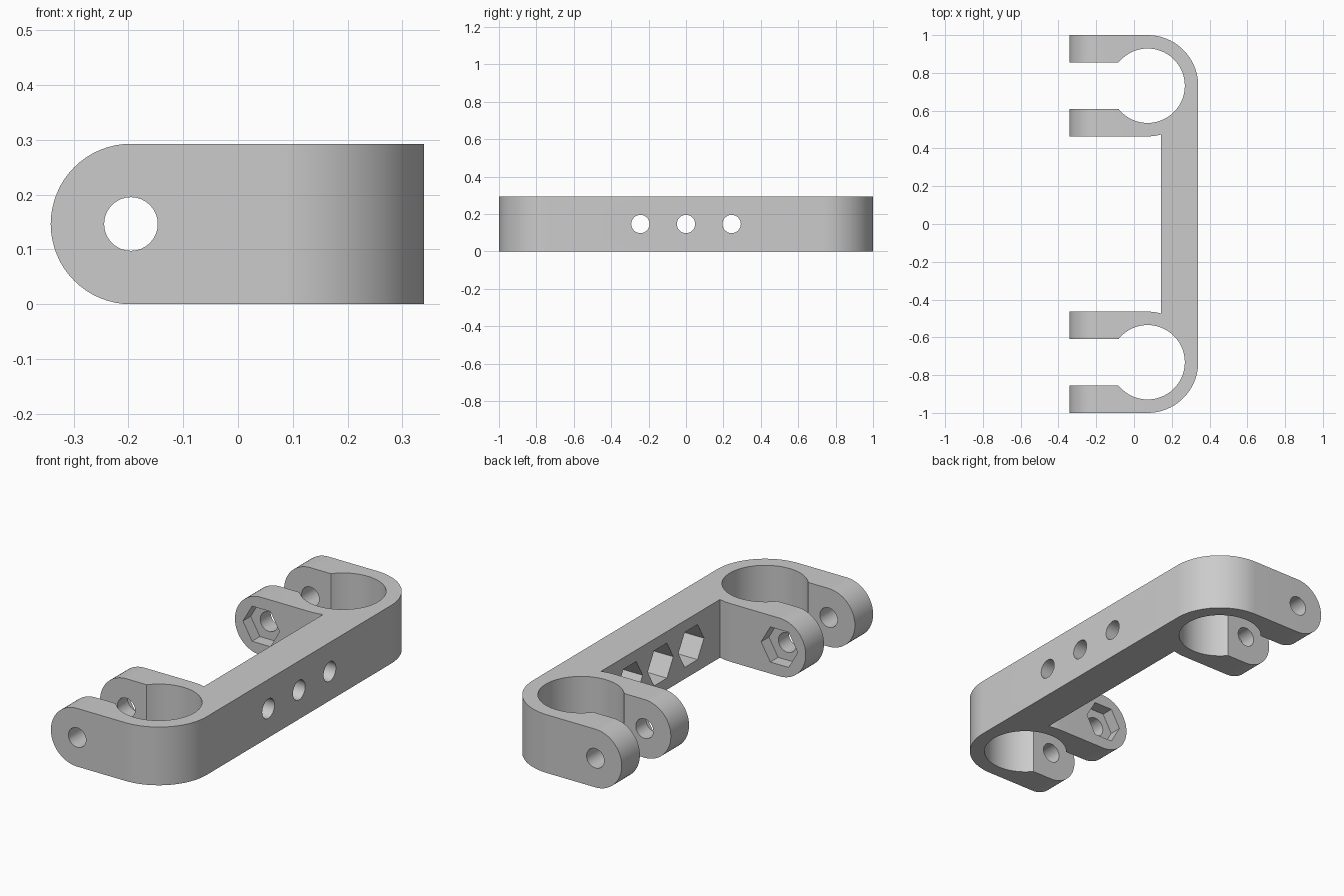
import bpy, bmesh
from math import sin, cos, pi, asin, acos, sqrt

if "Cube" in bpy.data.objects:
    bpy.data.objects.remove(bpy.data.objects["Cube"])

H = 0.293                    # height
MID = H / 2
CX, CY = 0.072, 0.732        # clamp bore centre
R_OUT, R_BORE = 0.268, 0.197
SLOT = 0.123                 # half width of the clamp slot
X_END, X_IN, X_OUT = -0.342, 0.142, 0.34
X_BOLT = X_END + MID
R_BOLT, R_NUT = 0.049, 0.102

grey = bpy.data.materials.new("grey plastic")
grey.use_nodes = True
colour = (0.6, 0.6, 0.6, 1)
grey.diffuse_color = colour
grey.node_tree.nodes["Principled BSDF"].inputs["Base Color"].default_value = colour


def arc(cx, cy, r, a, b, n):
    return [(cx + r * cos(a + (b - a) * i / n), cy + r * sin(a + (b - a) * i / n))
            for i in range(n + 1)]


def prism(name, points, axis, start, end):
    """Extrude a 2D profile along an axis."""
    place = {"x": lambda u, v, w: (w, u, v),
             "y": lambda u, v, w: (u, w, v),
             "z": lambda u, v, w: (u, v, w)}[axis]
    bm = bmesh.new()
    rings = [[bm.verts.new(place(u, v, w)) for u, v in points] for w in (start, end)]
    for ring in rings:
        bm.faces.new(ring)
    for i in range(len(points)):
        j = (i + 1) % len(points)
        bm.faces.new((rings[0][i], rings[0][j], rings[1][j], rings[1][i]))
    bmesh.ops.recalc_face_normals(bm, faces=bm.faces)
    mesh = bpy.data.meshes.new(name)
    bm.to_mesh(mesh)
    bm.free()
    mesh.materials.append(grey)
    obj = bpy.data.objects.new(name, mesh)
    bpy.context.collection.objects.link(obj)
    return obj


def combine(target, tool, operation):
    mod = target.modifiers.new("cut", "BOOLEAN")
    mod.operation, mod.solver, mod.object = operation, "EXACT", tool
    bpy.context.view_layer.objects.active = target
    bpy.ops.object.modifier_apply(modifier=mod.name)
    bpy.data.objects.remove(tool)


def cut(target, axis, centre, radius, sides, start, end):
    ring = arc(*centre, radius, 0, 2 * pi, sides)[:-1]
    combine(target, prism("cutter", ring, axis, start, end), "DIFFERENCE")


# Outline of one clamp with its half of the spine, mirrored for the other end
meet = -acos((X_IN - CX) / R_OUT)
lip = pi - asin(SLOT / R_BORE)
half = arc(CX, CY, R_OUT, meet, -pi / 2, 4)
half += [(X_END, CY - R_OUT), (X_END, CY - SLOT)]
half += arc(CX, CY, R_BORE, -lip, lip, 64)
half += [(X_END, CY + SLOT), (X_END, CY + R_OUT)]
half += arc(CX, CY, R_OUT, pi / 2, 0, 24)
outline = half + [(x, -y) for x, y in reversed(half)]
bracket = prism("clamp_bracket", outline, "z", 0, H)

# Round the lug ends
side = arc(X_BOLT, MID, MID, pi / 2, 3 * pi / 2, 32) + [(X_OUT + 0.1, 0), (X_OUT + 0.1, H)]
combine(bracket, prism("lug_rounding", side, "y", -1.1, 1.1), "INTERSECT")

# Clamp bolt holes, with nut pockets on the inner lugs
inner = CY - R_OUT
for s in (1, -1):
    cut(bracket, "y", (X_BOLT, MID), R_BOLT, 32, s * 0.3, s * 1.1)
    cut(bracket, "y", (X_BOLT, MID), R_NUT, 6, s * (inner - 0.1), s * (inner + 0.062))

# Mounting holes with deep nut pockets in the spine
for y in (-0.244, 0, 0.244):
    cut(bracket, "x", (y, MID), R_BOLT, 32, 0, 0.5)
    cut(bracket, "x", (y, MID), R_NUT, 6, 0, X_IN + 0.12)

bpy.ops.object.select_all(action="DESELECT")
bracket.select_set(True)
bpy.context.view_layer.objects.active = bracket
bpy.ops.object.shade_smooth_by_angle(angle=pi / 6)
